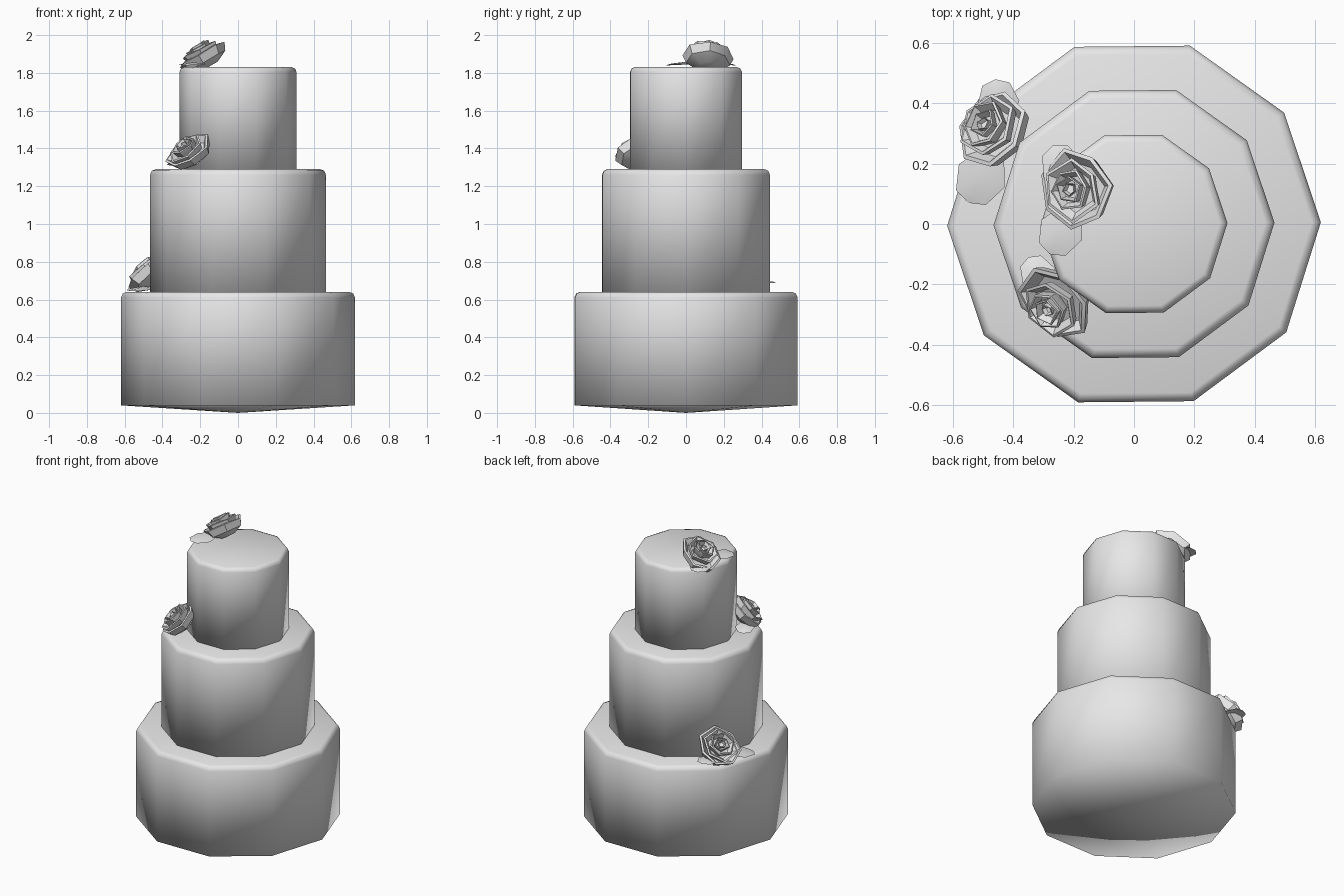
import bpy
import bmesh
import math
import random
from mathutils import Vector

cube = bpy.data.objects.get("Cube")
if cube:
    bpy.data.objects.remove(cube, do_unlink=True)

# Single grey finish
grey = bpy.data.materials.new("plain_grey")
grey.use_nodes = True
grey.diffuse_color = (0.8, 0.8, 0.8, 1)
grey.node_tree.nodes["Principled BSDF"].inputs["Base Color"].default_value = (0.8, 0.8, 0.8, 1)


def finish(bm, name, angle=None):
    bmesh.ops.recalc_face_normals(bm, faces=bm.faces)
    mesh = bpy.data.meshes.new(name)
    bm.to_mesh(mesh)
    bm.free()
    mesh.materials.append(grey)
    obj = bpy.data.objects.new(name, mesh)
    bpy.context.collection.objects.link(obj)
    bpy.ops.object.select_all(action="DESELECT")
    obj.select_set(True)
    bpy.context.view_layer.objects.active = obj
    if angle is None:
        bpy.ops.object.shade_smooth()
    else:
        bpy.ops.object.shade_smooth_by_angle(angle=math.radians(angle))
    return obj


def bridge(bm, a, b):
    n = len(a)
    for i in range(n):
        bm.faces.new((a[i], a[(i + 1) % n], b[(i + 1) % n], b[i]))


def fan(bm, ring, tip):
    for i in range(len(ring)):
        bm.faces.new((ring[i], ring[(i + 1) % len(ring)], tip))


def tier(name, radius, bottom, top, bevel, dip):
    """Ten-sided cake tier with a bevelled rim and a shallow pointed base."""
    bm = bmesh.new()
    profile = [(radius, bottom), (radius, top - bevel),
               (radius - bevel * 0.35, top - bevel * 0.25), (radius - bevel, top)]
    rings = []
    for r, z in profile:
        angles = [math.tau * i / 10 + 0.01 for i in range(10)]
        rings.append([bm.verts.new((r * math.cos(a), r * math.sin(a), z)) for a in angles])
    for a, b in zip(rings, rings[1:]):
        bridge(bm, a, b)
    fan(bm, rings[0], bm.verts.new((0, 0, bottom - dip)))
    bm.faces.new(rings[-1])
    finish(bm, name)


def rose(name, base, axis, size, seed):
    """Nested low-poly petal cups around a small bud, leaning along axis."""
    rng = random.Random(seed)
    turn = Vector((0, 0, 1)).rotation_difference(Vector(axis).normalized())
    bm = bmesh.new()

    def point(r, a, z):
        p = Vector((r * math.cos(a), r * math.sin(a), z)) * size
        return bm.verts.new(Vector(base) + turn @ p)

    # Each cup: radius, foot height, lip height, number of petals
    cups = [(1.0, 0.0, 0.62, 7), (0.78, 0.3, 0.8, 6), (0.55, 0.4, 0.92, 6),
            (0.35, 0.5, 0.96, 5), (0.17, 0.6, 0.9, 5)]
    for k, (r, foot, lip, n) in enumerate(cups):
        phase = seed + k * 0.6
        jitter = [rng.uniform(0.9, 1.1) for _ in range(n)]
        lift = [rng.uniform(-0.05, 0.05) for _ in range(n)]
        rings = []
        for scale, t in ((0.4, 0.0), (0.86, 0.4), (1.0, 0.95), (0.9, 1.0), (0.68, 0.62)):
            z = foot + (lip - foot) * t
            rings.append([point(r * scale * jitter[i], phase + math.tau * i / n, z + lift[i] * t)
                          for i in range(n)])
        for a, b in zip(rings, rings[1:]):
            bridge(bm, a, b)
        fan(bm, rings[0], point(0, 0, foot))
        fan(bm, rings[-1], point(0, 0, foot + (lip - foot) * 0.55))
    finish(bm, name, 35)


def leaf(name, root, tip, width):
    """Thin broad leaf with a raised midrib."""
    root, tip = Vector(root), Vector(tip)
    along = tip - root
    side = along.cross(Vector((0, 0, 1))).normalized() * width
    bm = bmesh.new()
    mid = [bm.verts.new(root + along * t + Vector((0, 0, h)))
           for t, h in ((0, 0), (0.45, 0.012), (0.85, 0.008), (1, 0))]
    for s in (-1, 1):
        edge = [bm.verts.new(root + along * t + side * s * w)
                for t, w in ((0.1, 0.5), (0.5, 1.0), (0.9, 0.65))]
        bm.faces.new((mid[0], edge[0], edge[1], mid[1]))
        bm.faces.new((mid[1], edge[1], edge[2], mid[2]))
        bm.faces.new((mid[2], edge[2], mid[3]))
    finish(bm, name, 35)


# Stacked tiers
tier("bottom_tier", 0.62, 0.04, 0.64, 0.03, 0.04)
tier("middle_tier", 0.466, 0.62, 1.29, 0.03, 0.0)
tier("top_tier", 0.31, 1.27, 1.83, 0.025, 0.0)

# Roses
rose("top_rose", (-0.155, 0.115, 1.832), (-0.5, 0, 0.87), 0.135, 1)
rose("middle_rose", (-0.225, -0.235, 1.335), (-0.55, -0.45, 0.72), 0.13, 2)
rose("bottom_rose", (-0.425, 0.295, 0.685), (-0.6, 0.3, 0.74), 0.14, 3)

# Leaves tucked under the roses
leaf("top_leaf_front", (-0.2, 0.06, 1.85), (-0.28, -0.1, 1.84), 0.075)
leaf("top_leaf_back", (-0.2, 0.1, 1.85), (-0.27, 0.26, 1.84), 0.07)
leaf("middle_leaf", (-0.28, -0.24, 1.33), (-0.35, -0.11, 1.31), 0.06)
leaf("bottom_leaf_front", (-0.46, 0.25, 0.67), (-0.55, 0.07, 0.645), 0.085)
leaf("bottom_leaf_back", (-0.44, 0.32, 0.68), (-0.46, 0.48, 0.69), 0.07)
